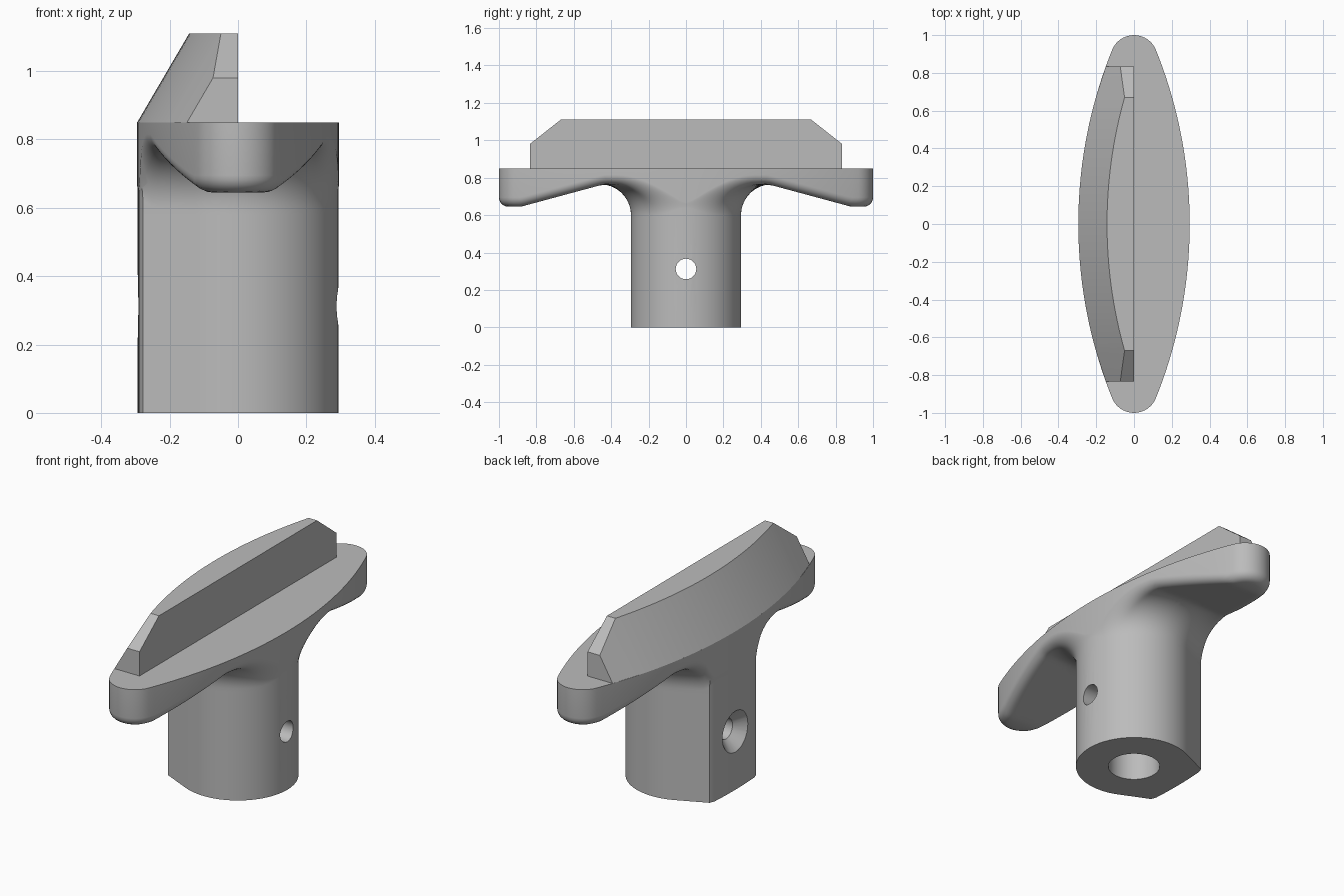
import bpy, bmesh
from math import sin, cos, atan2, hypot, pi, sqrt, radians
from mathutils import Matrix

if "Cube" in bpy.data.objects:
    bpy.data.objects.remove(bpy.data.objects["Cube"])

grey = bpy.data.materials.new("plain_grey")
grey.use_nodes = True
GREY = (0.5, 0.5, 0.5, 1)
grey.diffuse_color = GREY
grey.node_tree.nodes["Principled BSDF"].inputs["Base Color"].default_value = GREY

# Handle outline: two long arcs joined by tangent round ends
SHIFT, CAP_Y, CAP_R = 2.17, 0.875, 0.125
ARC_R = hypot(SHIFT, CAP_Y) + CAP_R
PHI = atan2(CAP_Y, SHIFT)
STEM_R, TOP_Z, RIDGE_Z = 0.294, 0.85, 1.11
FILLET_Z, FILLET_R, EDGE_R = 0.6, 0.165, 0.05


def make_object(name, bm):
    bmesh.ops.recalc_face_normals(bm, faces=bm.faces)
    mesh = bpy.data.meshes.new(name)
    bm.to_mesh(mesh)
    bm.free()
    mesh.materials.append(grey)
    obj = bpy.data.objects.new(name, mesh)
    bpy.context.collection.objects.link(obj)
    return obj


def smooth(obj, angle):
    bpy.ops.object.select_all(action="DESELECT")
    bpy.context.view_layer.objects.active = obj
    obj.select_set(True)
    bpy.ops.object.shade_smooth_by_angle(angle=radians(angle))


def bridge(bm, rings):
    """Join closed rings of points with quads and cap both ends."""
    loops = [[bm.verts.new(p) for p in ring] for ring in rings]
    n = len(loops[0])
    for a, b in zip(loops, loops[1:]):
        for i in range(n):
            j = (i + 1) % n
            bm.faces.new((a[i], a[j], b[j], b[i]))
    bm.faces.new(loops[0])
    bm.faces.new(loops[-1])


def outline():
    arc, cap = 56, 16
    half = []
    for i in range(arc):
        a = PHI * (2 * i / arc - 1)
        half.append((ARC_R * cos(a) - SHIFT, ARC_R * sin(a)))
    for i in range(cap):
        a = PHI + (pi - 2 * PHI) * i / cap
        half.append((CAP_R * cos(a), CAP_Y + CAP_R * sin(a)))
    return half + [(-x, -y) for x, y in half]


def edge_distance(x, y):
    x, y = abs(x), abs(y)
    if atan2(y, x + SHIFT) > PHI:
        return CAP_R - hypot(x, y - CAP_Y)
    return ARC_R - hypot(x + SHIFT, y)


def stem_radius(angle):
    # Round, with a flat on the -x side reached by tangent faces
    a, tangent = abs(angle), radians(114.4)
    if a < tangent:
        return STEM_R
    return STEM_R / max(-cos(a), cos(a - tangent))


def underside(x, y, d):
    # Sloping wing, blended to the stem and rounded at its rim
    wing = max(0.645, min(0.768, 0.735 - 0.27 * (abs(y) - 0.55)))
    gap = max(0, FILLET_R - d)
    blend = FILLET_Z + sqrt(FILLET_R ** 2 - gap ** 2)
    k = max(0, EDGE_R - max(0, edge_distance(x, y)))
    return min(wing, blend) + EDGE_R - sqrt(EDGE_R ** 2 - k ** 2)


# Handle and stem in one skin, from the blind bore outwards
ROWS = 28
rays = []
for x, y in outline():
    r = hypot(x, y)
    rays.append((x / r, y / r, r, min(stem_radius(atan2(y, x)), r - 0.0008)))
rings = [[(c * 0.13, s * 0.13, z) for c, s, r, q in rays] for z in (0.6, 0)]
rings += [[(c * q, s * q, z) for c, s, r, q in rays] for z in (0, FILLET_Z - 0.02)]
for i in range(ROWS + 1):
    t = (1 - cos(pi * i / ROWS)) / 2
    ring = []
    for c, s, r, q in rays:
        m = q + (r - q) * t
        ring.append((c * m, s * m, underside(c * m, s * m, m - q)))
    rings.append(ring)
rings.append([(c * r, s * r, TOP_Z) for c, s, r, q in rays])
bm = bmesh.new()
bridge(bm, rings)
handle = make_object("handle_and_stem", bm)

# Cross hole, countersunk on the flat side
bm = bmesh.new()
profile = [(-0.4, 0.215), (-STEM_R, 0.11), (-0.238, 0.055), (0.4, 0.055)]
bridge(bm, [[(x, r * cos(2 * pi * i / 32), 0.312 + r * sin(2 * pi * i / 32))
             for i in range(32)] for x, r in profile])
cutter = make_object("cross_hole_cutter", bm)
cutter.hide_render = True
cut = handle.modifiers.new("cross_hole", "BOOLEAN")
cut.operation, cut.solver, cut.object = "DIFFERENCE", "EXACT", cutter
bpy.context.view_layer.objects.active = handle
bpy.ops.object.modifier_apply(modifier=cut.name)
bpy.data.objects.remove(cutter)
smooth(handle, 38)

# Ridge: straight wall at x = 0, leaning curved back, chamfered ends
END_Y, CHAMFER_Y, END_Z, LEAN = 0.835, 0.67, 0.98, 0.152
ys = [-END_Y] + [CHAMFER_Y * (i / 16 - 1) for i in range(33)] + [END_Y]
sections = []
for y in ys:
    z = END_Z if abs(y) > CHAMFER_Y + 0.01 else RIDGE_Z
    w = sqrt(ARC_R ** 2 - y * y) - SHIFT
    lean = LEAN * (z - TOP_Z) / (RIDGE_Z - TOP_Z)
    sections.append([(0, y, TOP_Z), (0, y, z), (lean - w, y, z), (-w, y, TOP_Z)])
bm = bmesh.new()
bridge(bm, sections)
ridge = make_object("grip_ridge", bm)
smooth(ridge, 25)
